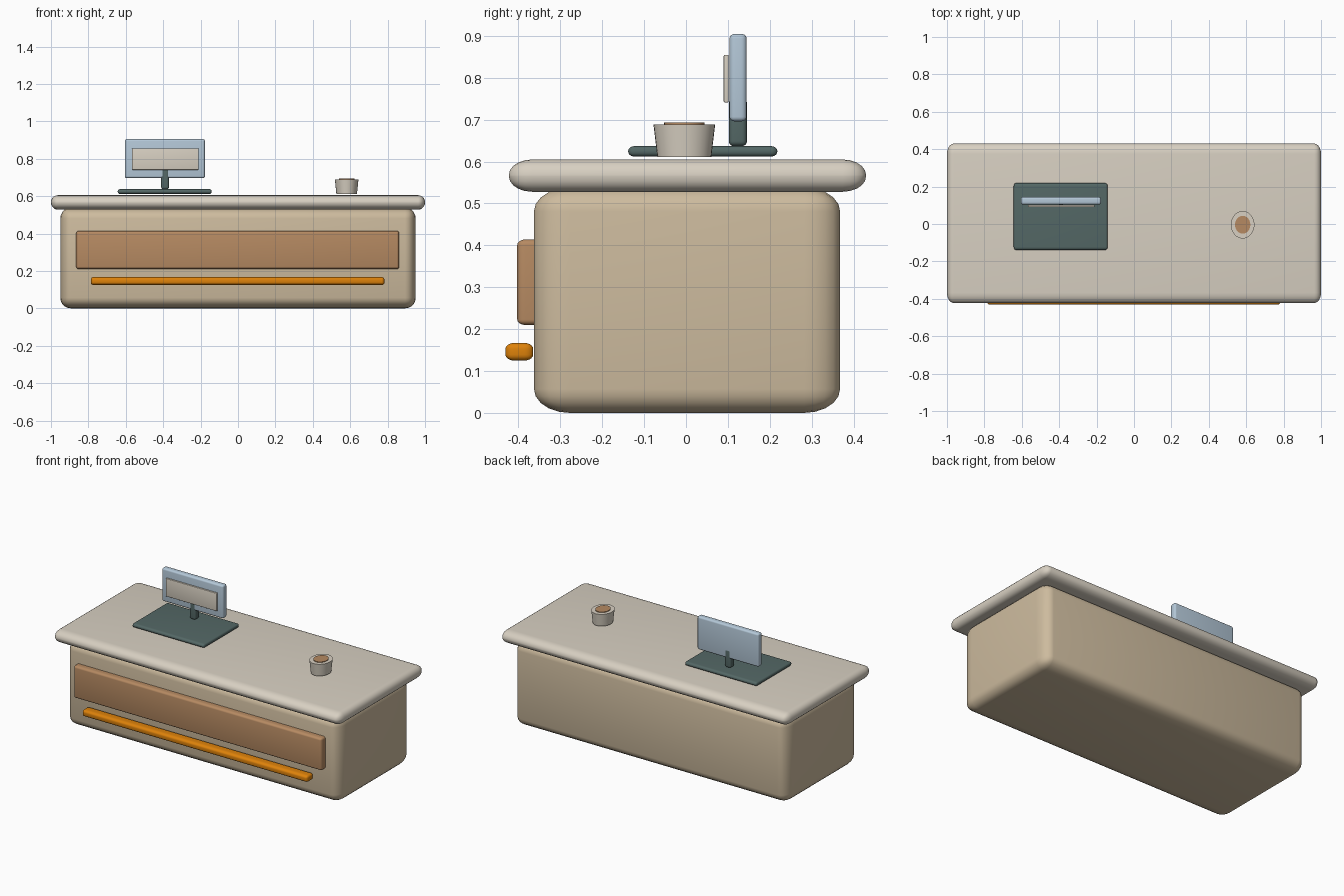
import bpy, bmesh, math
from mathutils import Matrix

if "Cube" in bpy.data.objects:
    bpy.data.objects.remove(bpy.data.objects["Cube"])


def material(name, rgb):
    m = bpy.data.materials.new(name)
    lin = [((c / 255 + 0.055) / 1.055) ** 2.4 if c > 10 else c / 255 / 12.92 for c in rgb]
    m.diffuse_color = (*lin, 1)
    m.use_nodes = True
    m.node_tree.nodes["Principled BSDF"].inputs["Base Color"].default_value = m.diffuse_color
    return m


TAN = material("tan", (205, 187, 158))
CREAM = material("cream", (216, 208, 194))
BROWN = material("brown", (182, 138, 98))
ORANGE = material("orange", (222, 130, 10))
SLATE = material("slate", (84, 104, 102))
BLUE = material("pale_blue", (180, 200, 216))


def finish(name, bm, mat):
    me = bpy.data.meshes.new(name)
    bm.to_mesh(me)
    bm.free()
    ob = bpy.data.objects.new(name, me)
    bpy.context.collection.objects.link(ob)
    me.materials.append(mat)
    bpy.ops.object.select_all(action='DESELECT')
    ob.select_set(True)
    bpy.context.view_layer.objects.active = ob
    bpy.ops.object.shade_smooth_by_angle(angle=math.radians(35))
    return ob


def rounded_box(name, x, y, z, r, mat, stretch=1.5, seg=5):
    """Box from (min, max) ranges; rounded edges are stretched along y."""
    bm = bmesh.new()
    bmesh.ops.create_cube(bm, size=1)
    size = (x[1] - x[0], (y[1] - y[0]) / stretch, z[1] - z[0])
    bmesh.ops.scale(bm, vec=size, verts=bm.verts)
    bmesh.ops.bevel(bm, geom=bm.edges[:], offset=r, segments=seg,
                    profile=0.5, affect='EDGES', clamp_overlap=True)
    bmesh.ops.scale(bm, vec=(1, stretch, 1), verts=bm.verts)
    bmesh.ops.translate(bm, vec=(sum(x) / 2, sum(y) / 2, sum(z) / 2), verts=bm.verts)
    return finish(name, bm, mat)


def oval_cone(name, centre, z, r0, r1, mat, stretch=1.17):
    bm = bmesh.new()
    bmesh.ops.create_cone(bm, cap_ends=True, segments=32, radius1=r0, radius2=r1,
                          depth=z[1] - z[0])
    bmesh.ops.scale(bm, vec=(1, stretch, 1), verts=bm.verts)
    bmesh.ops.translate(bm, vec=(*centre, sum(z) / 2), verts=bm.verts)
    return finish(name, bm, mat)


# counter
rounded_box("counter_body", (-0.95, 0.95), (-0.363, 0.368), (0, 0.538), 0.057, TAN)
rounded_box("counter_top", (-1, 1), (-0.423, 0.43), (0.528, 0.605), 0.037, CREAM)
rounded_box("front_panel", (-0.865, 0.862), (-0.403, -0.33), (0.21, 0.414), 0.013, BROWN)
rounded_box("front_rail", (-0.787, 0.783), (-0.431, -0.365), (0.125, 0.167), 0.014, ORANGE)

# register
rounded_box("register_base", (-0.643, -0.141), (-0.138, 0.218), (0.612, 0.637), 0.011, SLATE)
rounded_box("register_stand", (-0.411, -0.369), (0.1025, 0.1455), (0.637, 0.752), 0.012, SLATE, 1.0)
rounded_box("register_screen", (-0.605, -0.177), (0.104, 0.1445), (0.696, 0.905), 0.011, BLUE, 1.2)
rounded_box("register_display", (-0.567, -0.211), (0.09, 0.102), (0.741, 0.855), 0.003, CREAM)

# cup with drink
CUP = (0.581, -0.004)
oval_cone("cup", CUP, (0.611, 0.689), 0.055, 0.063, CREAM)
oval_cone("drink", CUP, (0.684, 0.693), 0.041, 0.041, BROWN)
